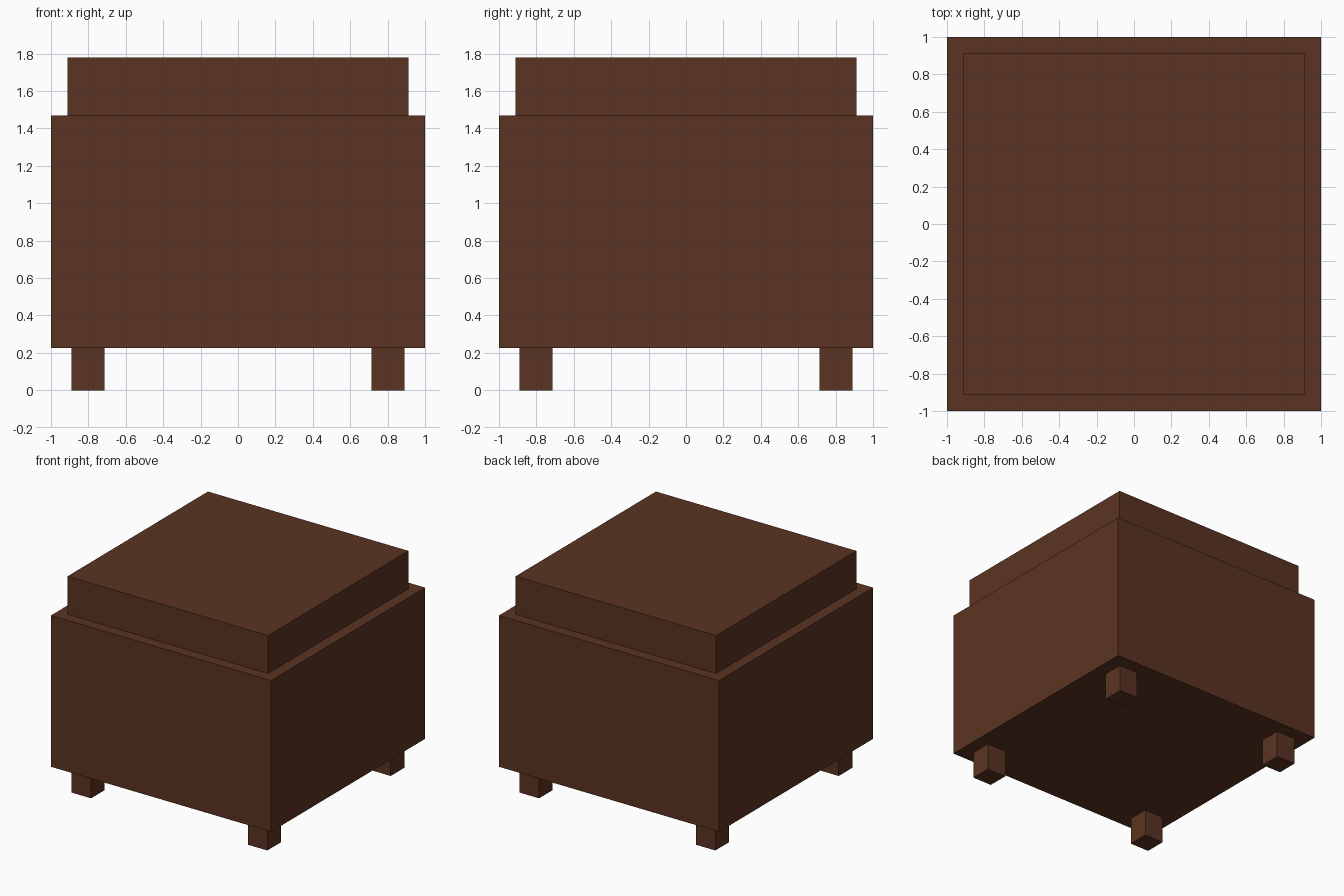
import bpy

if "Cube" in bpy.data.objects:
    bpy.data.objects.remove(bpy.data.objects["Cube"])

# Single brown upholstery colour
brown = bpy.data.materials.new("dark brown")
brown.diffuse_color = (0.102, 0.034, 0.016, 1.0)
brown.use_nodes = True
brown.node_tree.nodes["Principled BSDF"].inputs["Base Color"].default_value = brown.diffuse_color


def box(name, cx, cy, half, z0, z1):
    """Square-based flat-sided box from z0 to z1."""
    bpy.ops.mesh.primitive_cube_add(size=1, location=(cx, cy, (z0 + z1) / 2))
    obj = bpy.context.object
    obj.name = name
    obj.scale = (2 * half, 2 * half, z1 - z0)
    bpy.ops.object.transform_apply(location=False, rotation=False, scale=True)
    obj.data.materials.append(brown)
    return obj


# Main body and inset seat cushion
box("body", 0, 0, 1.0, 0.225, 1.468)
box("seat_cushion", 0, 0, 0.911, 1.468, 1.78)

# Four short square legs
for side, sx in (("left", -1), ("right", 1)):
    for end, sy in (("front", -1), ("back", 1)):
        box(f"{end}_{side}_leg", sx * 0.801, sy * 0.801, 0.088, 0.0, 0.225)
